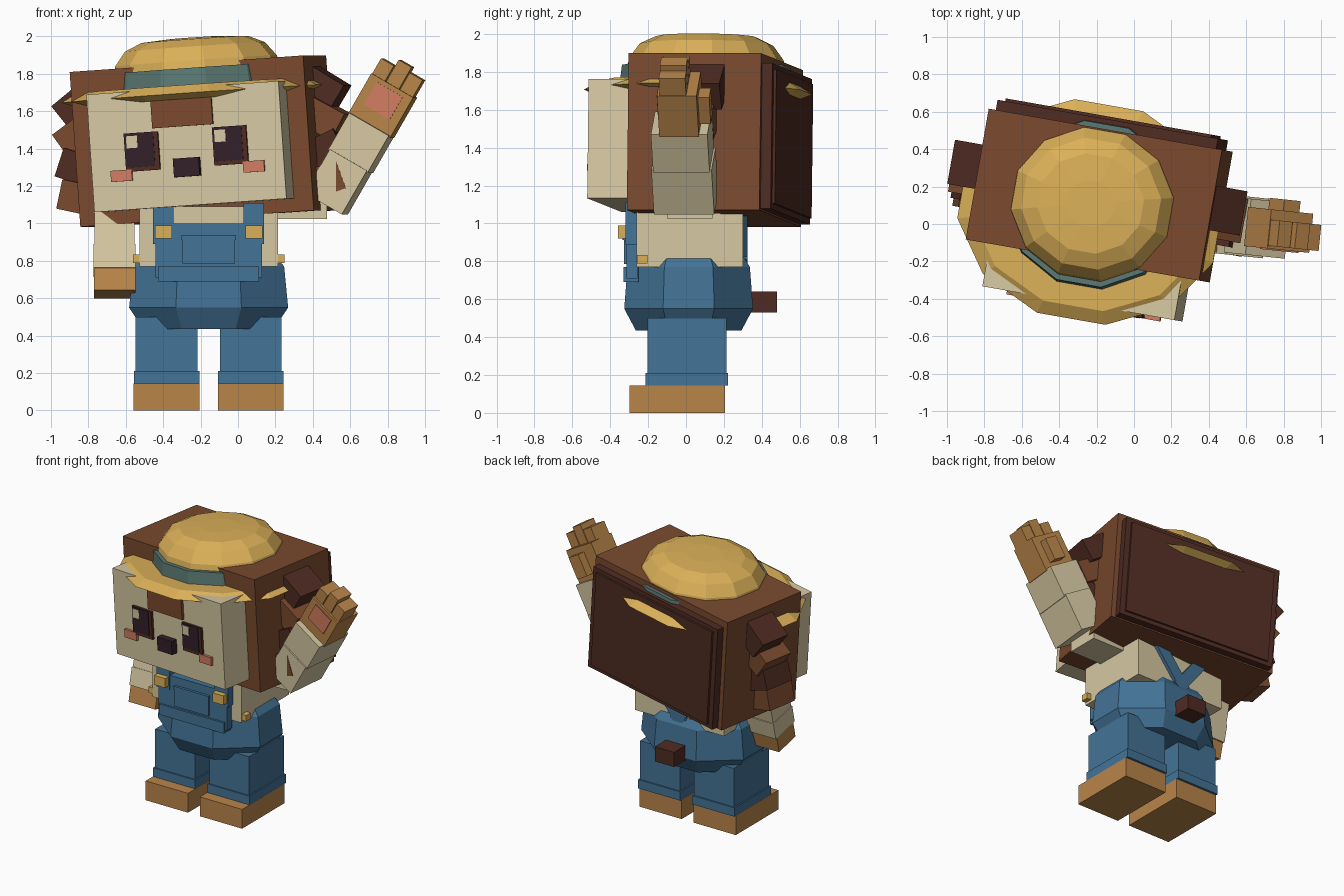
import bpy, bmesh
from math import radians, sin, cos, pi
from mathutils import Matrix, Vector

if "Cube" in bpy.data.objects:
    bpy.data.objects.remove(bpy.data.objects["Cube"])


def material(name, hex_code):
    def lin(c):
        return c / 12.92 if c <= 0.04045 else ((c + 0.055) / 1.055) ** 2.4
    rgb = [lin(int(hex_code[i:i + 2], 16) / 255) for i in (0, 2, 4)]
    m = bpy.data.materials.new(name)
    m.use_nodes = True
    m.diffuse_color = (*rgb, 1)
    m.node_tree.nodes["Principled BSDF"].inputs["Base Color"].default_value = (*rgb, 1)
    return m


HAIR = material("hair brown", "7A4A2F")
DARK = material("dark brown", "4F2B22")
CREAM = material("cream", "D6C8A2")
DENIM = material("denim blue", "437396")
GOLD = material("straw gold", "DBB058")
TAN = material("tan", "B98549")
TEAL = material("band teal", "5A7872")
BLUSH = material("blush", "D27C60")
INK = material("eye black", "33202A")


def rot(x=0, y=0, z=0):
    return (Matrix.Rotation(radians(z), 4, 'Z') @ Matrix.Rotation(radians(y), 4, 'Y')
            @ Matrix.Rotation(radians(x), 4, 'X'))


def finish(name, bm, mat, frame):
    bmesh.ops.recalc_face_normals(bm, faces=bm.faces[:])
    me = bpy.data.meshes.new(name)
    bm.to_mesh(me)
    bm.free()
    me.materials.append(mat)
    ob = bpy.data.objects.new(name, me)
    ob.matrix_world = frame
    bpy.context.collection.objects.link(ob)
    return ob


def box(name, centre, size, mat, frame=Matrix(), turn=Matrix()):
    bm = bmesh.new()
    bmesh.ops.create_cube(bm, size=1)
    bmesh.ops.scale(bm, vec=size, verts=bm.verts[:])
    return finish(name, bm, mat, frame @ Matrix.Translation(centre) @ turn)


def stack(name, outline, rings, mat, frame=Matrix()):
    """Loft an outline through rings of (scale, height), capped at both ends."""
    bm = bmesh.new()
    loops = [[bm.verts.new((x * s, y * s, z)) for x, y in outline] for s, z in rings]
    n = len(outline)
    for a, b in zip(loops, loops[1:]):
        for i in range(n):
            j = (i + 1) % n
            bm.faces.new((a[i], a[j], b[j], b[i]))
    bm.faces.new(loops[0][::-1])
    bm.faces.new(loops[-1])
    return finish(name, bm, mat, frame)


def ellipse(rx, ry, n):
    return [(rx * cos(2 * pi * (i + .5) / n), ry * sin(2 * pi * (i + .5) / n)) for i in range(n)]


# Body is offset from the centre because of the raised arm
body = Matrix.Translation((-0.157, 0, 0))

# Legs, cuffs and shoes
for side, s in (("right", -1), ("left", 1)):
    x = s * 0.225
    box(side + "_shoe", (x, -0.047, 0.072), (0.352, 0.505, 0.145), TAN, body)
    box(side + "_cuff", (x, 0.005, 0.177), (0.35, 0.435, 0.066), DENIM, body)
    box(side + "_leg", (x, 0.005, 0.35), (0.33, 0.415, 0.30), DENIM, body)

# Puffy trousers with chamfered corners
hips = [(0.425, -0.135), (0.425, 0.135), (0.175, 0.34), (-0.175, 0.34),
        (-0.425, 0.135), (-0.425, -0.135), (-0.175, -0.34), (0.175, -0.34)]
stack("trousers", hips, [(0.82, 0.435), (1, 0.55), (0.95, 0.77), (0.85, 0.825)], DENIM,
      body @ Matrix.Translation((0, 0.014, 0)))
box("torso", (0, 0.02, 0.93), (0.74, 0.56, 0.32), CREAM, body)
box("tail", (0, 0.40, 0.585), (0.16, 0.16, 0.11), DARK, body)

# Bib, pocket, straps and buttons
box("bib", (0, -0.285, 0.855), (0.57, 0.06, 0.29), DENIM, body)
box("bib_lower", (0, -0.29, 0.73), (0.54, 0.08, 0.08), DENIM, body)
box("pocket", (0, -0.318, 0.86), (0.28, 0.02, 0.15), DENIM, body)
box("pocket_flap", (0, -0.322, 0.925), (0.29, 0.025, 0.025), DENIM, body)
for side, s in (("right", -1), ("left", 1)):
    x = s * 0.242
    box(side + "_strap", (x, -0.28, 1.0), (0.11, 0.08, 0.22), DENIM, body)
    box(side + "_shoulder_strap", (x, 0.02, 1.095), (0.11, 0.6, 0.03), DENIM, body)
    box(side + "_back_strap", (s * 0.1, 0.31, 0.95), (0.09, 0.03, 0.42), DENIM, body, rot(y=s * 38))
    box(side + "_button", (x, -0.335, 0.955), (0.092, 0.05, 0.07), GOLD, body)
    box(side + "_side_button", (s * 0.385, -0.23, 0.812), (0.04, 0.055, 0.045), GOLD, body)

# Lowered arm, swung slightly forward
arm = Matrix.Translation((-0.66, 0.0, 1.06)) @ rot(x=-13)
box("right_sleeve", (0, 0, -0.10), (0.215, 0.22, 0.22), CREAM, arm)
box("right_sleeve_cuff", (0, 0, -0.265), (0.225, 0.23, 0.13), CREAM, arm)
box("right_hand", (0, 0, -0.385), (0.222, 0.2, 0.13), TAN, arm)

# Raised waving arm; local z runs from elbow to fingertips
wave = Matrix.Translation((0.475, 0.0, 1.11)) @ rot(y=30, z=-6)
box("left_upper_arm", (0.30, 0.02, 1.09), (0.35, 0.24, 0.13), CREAM)
box("left_sleeve", (0, 0, 0.13), (0.23, 0.32, 0.27), CREAM, wave)
box("left_sleeve_cuff", (0, 0, 0.37), (0.245, 0.3, 0.23), CREAM, wave)
box("left_palm", (0, 0, 0.60), (0.26, 0.21, 0.25), TAN, wave)
box("palm_pad", (0, -0.108, 0.63), (0.16, 0.008, 0.14), BLUSH, wave)
for i, length in enumerate((0.11, 0.15, 0.12)):
    box("left_finger_%d" % (i + 1), ((i - 1) * 0.086, -0.02, 0.71 + length / 2),
        (0.08, 0.14, length), TAN, wave)
box("left_thumb", (0.02, 0.13, 0.60), (0.10, 0.07, 0.16), TAN, wave)

# Head frame: turned to the side and tilted
head = Matrix.Translation((-0.186, 0.152, 1.44)) @ rot(y=-4, z=-10)
box("hair_block", (0, 0, 0), (1.27, 0.71, 0.83), HAIR, head)
box("hair_back", (0, 0.375, -0.02), (1.20, 0.07, 0.77), DARK, head)
box("hair_back_panel", (0, 0.385, -0.02), (1.12, 0.08, 0.71), DARK, head)
box("face", (0.01, -0.455, -0.03), (1.045, 0.262, 0.63), CREAM, head)

# Side tufts, alternating colours and tilts
tufts = [(0.24, 0.04, 35, DARK), (0.08, 0.0, 32, HAIR),
         (-0.10, -0.03, -22, DARK), (-0.26, -0.07, -16, HAIR)]
for side, s in (("right", -1), ("left", 1)):
    for i, (z, y, tilt, mat) in enumerate(tufts):
        box("%s_tuft_%d" % (side, i + 1), (s * 0.66, y, z), (0.22, 0.24, 0.16),
            mat, head, rot(y=s * tilt))

# Face details
front = head @ Matrix.Translation((0.01, -0.586, -0.03))
for side, s in (("right", -1), ("left", 1)):
    x = s * 0.24
    box(side + "_eye_rim", (x, -0.006, -0.01), (0.185, 0.025, 0.205), DARK, front)
    box(side + "_eye", (x - 0.01, -0.012, 0), (0.155, 0.022, 0.18), INK, front)
    box(side + "_eye_glint", (x - 0.05, -0.022, 0.045), (0.06, 0.008, 0.065), CREAM, front)
    box(side + "_cheek", (s * 0.36, -0.008, -0.131), (0.115, 0.025, 0.06), BLUSH, front)
box("nose", (0, -0.015, -0.11), (0.14, 0.07, 0.10), INK, front)
box("fringe", (-0.01, -0.005, 0.20), (0.33, 0.03, 0.18), HAIR, front)

# Straw hat: brim, band and dome
hat = head @ Matrix.Translation((0, -0.05, 0))
stack("hat_brim", ellipse(0.72, 0.60, 12), [(0.88, 0.225), (1, 0.255), (0.88, 0.30)], GOLD,
      head @ Matrix.Translation((-0.015, -0.095, 0)))
stack("hat_band", ellipse(0.48, 0.46, 12), [(1, 0.27), (0.97, 0.39)], TEAL, hat)
stack("hat_dome", ellipse(0.45, 0.42, 12),
      [(1, 0.37), (0.97, 0.43), (0.84, 0.505), (0.64, 0.545), (0.3, 0.555)], GOLD, hat)
